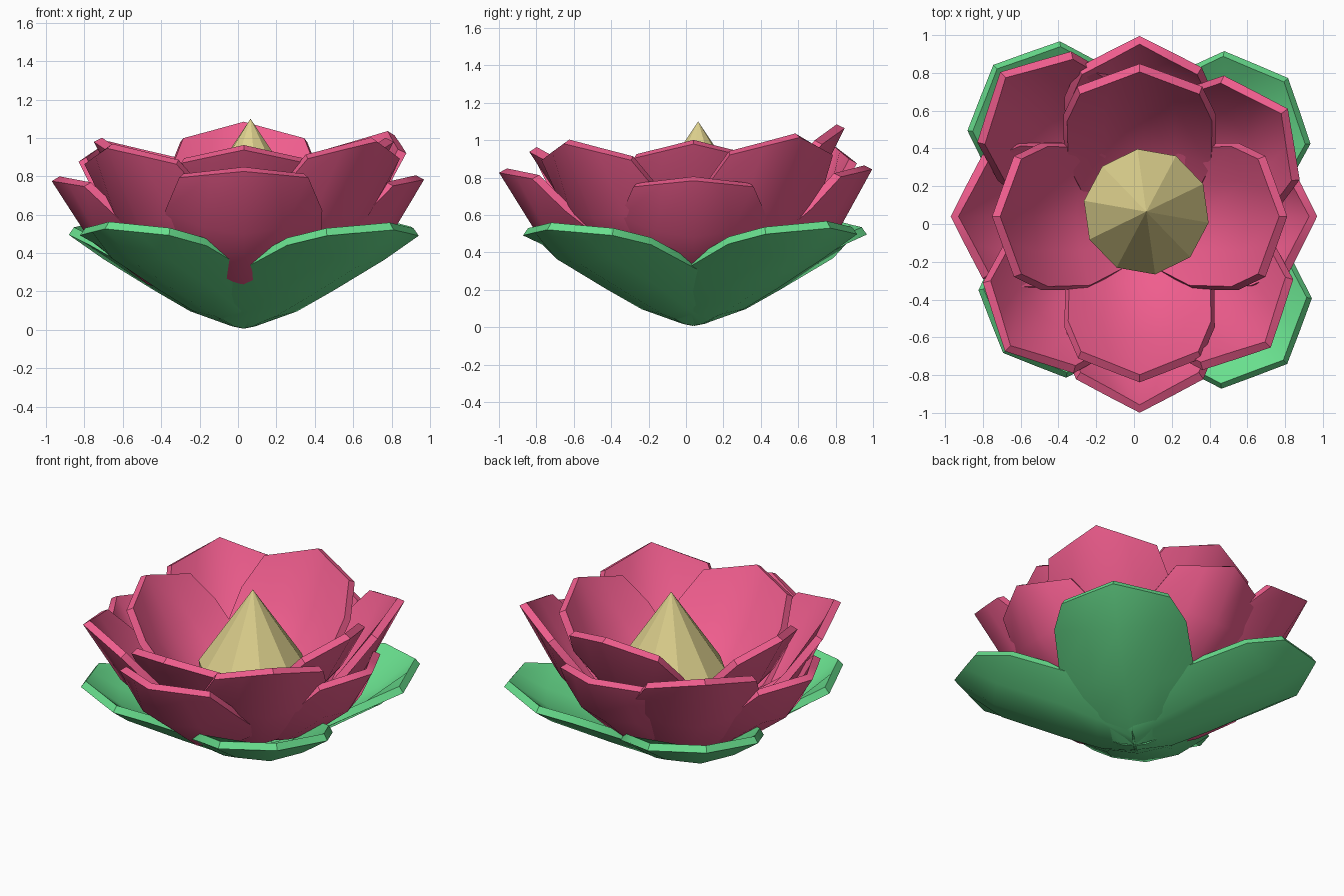
import bpy, bmesh
from math import sin, cos, radians, pi

if "Cube" in bpy.data.objects:
    bpy.data.objects.remove(bpy.data.objects["Cube"])

CX, CY = 0.03, 0.04


def material(name, rgb):
    m = bpy.data.materials.new(name)
    m.diffuse_color = (*rgb, 1)
    m.use_nodes = True
    m.node_tree.nodes["Principled BSDF"].inputs["Base Color"].default_value = m.diffuse_color
    return m


PINK = material("petal_pink", (0.87, 0.11, 0.27))
GREEN = material("leaf_green", (0.14, 0.74, 0.27))
YELLOW = material("centre_yellow", (0.73, 0.64, 0.27))


def new_object(name, bm, mat):
    me = bpy.data.meshes.new(name)
    bm.to_mesh(me)
    bm.free()
    me.materials.append(mat)
    ob = bpy.data.objects.new(name, me)
    bpy.context.collection.objects.link(ob)
    bpy.ops.object.select_all(action='DESELECT')
    ob.select_set(True)
    bpy.context.view_layer.objects.active = ob
    return ob


# Cupped petal: each row gives mid-line (r, z), edge (r, z) and half width
def petal(name, rows, mat, azimuth, tilt=0, scale=1):
    a, t = radians(azimuth), radians(tilt)
    pivot = rows[0][1]
    bm = bmesh.new()
    grid = []
    for i, (cr, cz, er, ez, hw) in enumerate(rows):
        line = []
        for v in (-1, -0.5, 0, 0.5, 1):
            k = abs(v) if i == len(rows) - 1 else v * v   # straight sided tip
            r = (cr + (er - cr) * k) * scale
            z = (cz + (ez - cz) * k - pivot) * scale
            r, z = r * cos(t) + z * sin(t), z * cos(t) - r * sin(t)
            s = v * hw * (scale + 1) / 2
            line.append(bm.verts.new((CX + r * cos(a) - s * sin(a),
                                      CY + r * sin(a) + s * cos(a), pivot + z)))
        grid.append(line)
    for p, q in zip(grid, grid[1:]):
        for j in range(4):
            bm.faces.new((p[j], q[j], q[j + 1], p[j + 1]))
    ob = new_object(name, bm, mat)
    mod = ob.modifiers.new("thickness", 'SOLIDIFY')
    mod.thickness, mod.offset = 0.048, 0
    bpy.ops.object.modifier_apply(modifier=mod.name)
    bpy.ops.object.shade_smooth_by_angle(angle=radians(40))


LEAF = [(0.00, 0.03, 0.00, 0.07, 0.14), (0.22, 0.09, 0.17, 0.20, 0.34),
        (0.46, 0.19, 0.36, 0.32, 0.405), (0.85, 0.36, 0.72, 0.46, 0.40),
        (1.09, 0.54, 0.94, 0.51, 0.33)]
OUTER = [(0.12, 0.16, 0.12, 0.22, 0.24), (0.50, 0.26, 0.38, 0.40, 0.38),
         (0.80, 0.49, 0.66, 0.61, 0.39), (1.00, 0.80, 0.83, 0.77, 0.32)]
MIDDLE = [(0.12, 0.18, 0.12, 0.24, 0.22), (0.46, 0.29, 0.36, 0.42, 0.36),
          (0.75, 0.60, 0.60, 0.69, 0.39), (0.97, 1.00, 0.80, 0.91, 0.33)]
INNER = [(0.08, 0.23, 0.08, 0.32, 0.28), (0.37, 0.39, 0.29, 0.53, 0.385),
         (0.61, 0.68, 0.53, 0.78, 0.39), (0.80, 1.03, 0.68, 0.95, 0.32)]

# Layers: (azimuth, tilt outwards, scale) of every petal
layers = [
    ("leaf", LEAF, GREEN, [(43, -1, 0.98), (134, 0, 1.01), (225, -2, 0.94), (315, 0, 1)]),
    ("outer_petal", OUTER, PINK, [(0, -2, 0.94), (90, -4, 0.98), (180, 0, 0.98), (270, -1, 1.03)]),
    ("middle_petal", MIDDLE, PINK, [(36, -1.5, 1), (134, 3, 1.03), (225, 2, 0.99), (315, 0, 0.99)]),
    ("inner_petal", INNER, PINK, [(0, 0, 0.95), (90, -2, 1.02), (180, 0, 0.95), (270, 5, 0.99)]),
]
for name, rows, mat, items in layers:
    for n, (az, tilt, sc) in enumerate(items, 1):
        petal(f"{name}_{n}", rows, mat, az, tilt, sc)

# Ten-sided pointed flower centre
bm = bmesh.new()
rings = [[bm.verts.new((0.065 + r * cos(radians(26) + k * pi / 5),
                        0.065 + r * sin(radians(26) + k * pi / 5), z)) for k in range(10)]
         for r, z in ((0.16, 0.13), (0.28, 0.21), (0.31, 0.40), (0.335, 0.60))]
for p, q in zip(rings, rings[1:]):
    for k in range(10):
        bm.faces.new((p[k], p[k - 9], q[k - 9], q[k]))
apex = bm.verts.new((0.065, 0.065, 1.10))
for k in range(10):
    bm.faces.new((rings[-1][k], rings[-1][k - 9], apex))
bm.faces.new(rings[0][::-1])
new_object("flower_centre", bm, YELLOW)
